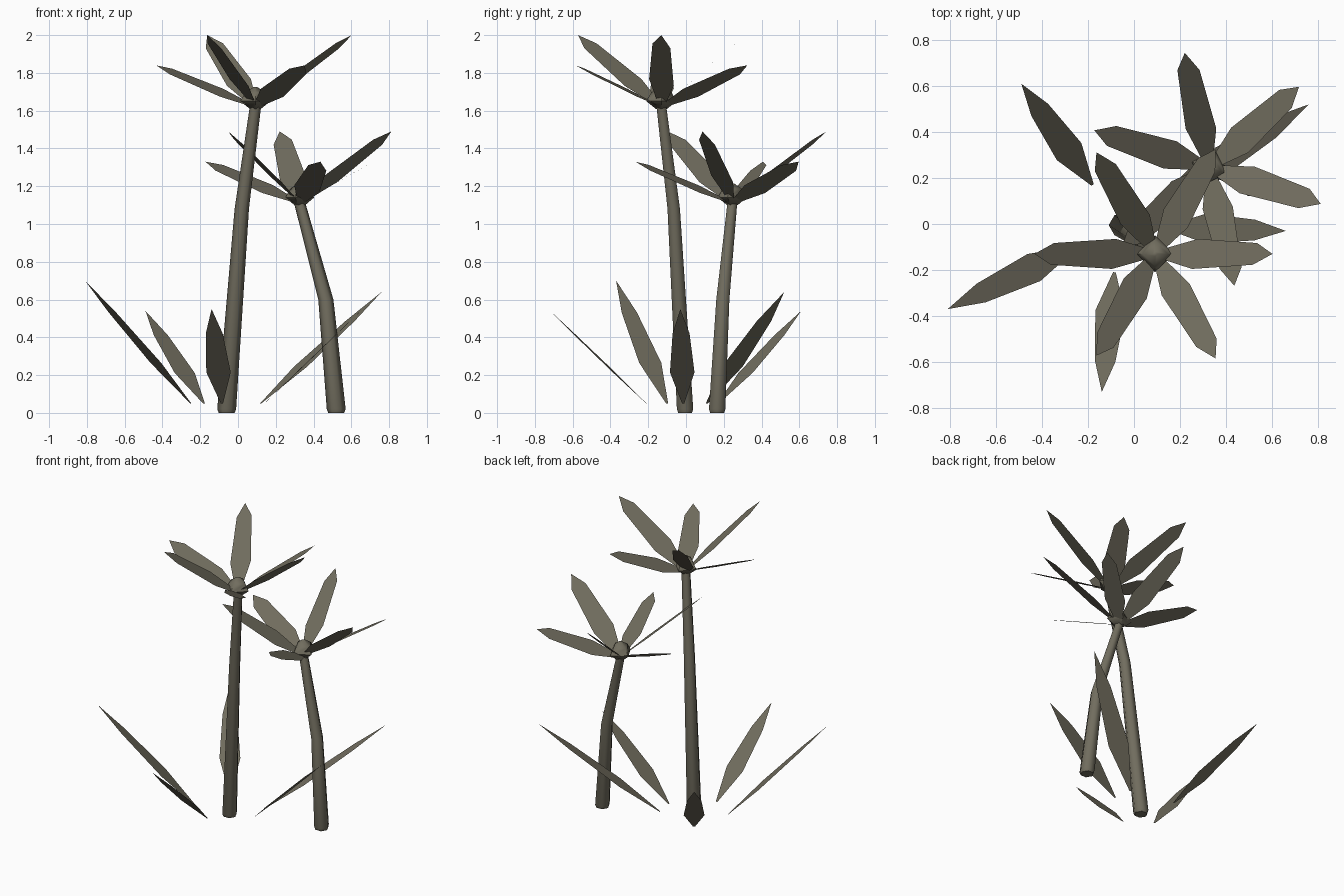
import bpy, bmesh
from math import sin, cos, pi, radians
from mathutils import Vector, Matrix

cube = bpy.data.objects.get("Cube")
if cube:
    bpy.data.objects.remove(cube)

olive = bpy.data.materials.new("dull olive")
olive.use_nodes = True
COLOUR = (0.165, 0.153, 0.113, 1)
olive.diffuse_color = COLOUR
olive.node_tree.nodes["Principled BSDF"].inputs["Base Color"].default_value = COLOUR


def finish(name, bm, smooth=False):
    mesh = bpy.data.meshes.new(name)
    bm.to_mesh(mesh)
    bm.free()
    mesh.materials.append(olive)
    obj = bpy.data.objects.new(name, mesh)
    bpy.context.collection.objects.link(obj)
    if smooth:
        bpy.ops.object.select_all(action='DESELECT')
        obj.select_set(True)
        bpy.context.view_layer.objects.active = obj
        bpy.ops.object.shade_smooth_by_angle(angle=radians(62))
    return obj


def tube(name, rings, sides, turn=0.0):
    """Skin rings of (x, y, z, radius) and cap both ends."""
    bm = bmesh.new()
    loops = []
    for x, y, z, r in rings:
        loops.append([bm.verts.new((x + r * cos(turn + 2 * pi * i / sides),
                                    y + r * sin(turn + 2 * pi * i / sides), z))
                      for i in range(sides)])
    for a, b in zip(loops, loops[1:]):
        for i in range(sides):
            j = (i + 1) % sides
            bm.faces.new((a[i], a[j], b[j], b[i]))
    bm.faces.new(loops[0][::-1])
    bm.faces.new(loops[-1])
    return finish(name, bm, True)


def leaf(name, base, tip, profile, roll=0.0):
    """Flat pointed blade; profile is (fraction of length, half width)."""
    base, tip = Vector(base), Vector(tip)
    along = tip - base
    side = Vector((-along.y, along.x, 0)).normalized()
    side = Matrix.Rotation(roll, 3, along) @ side
    bm = bmesh.new()
    right = [bm.verts.new(base + along * t - side * w) for t, w in profile]
    left = [bm.verts.new(base + along * t + side * w) for t, w in profile]
    end = bm.verts.new(tip)
    for i in range(len(profile) - 1):
        bm.faces.new((right[i], right[i + 1], left[i + 1], left[i]))
    bm.faces.new((right[-1], end, left[-1]))
    return finish(name, bm)


CROWN_LEAF = [(0.04, 0.02), (0.34, 0.069), (0.85, 0.05)]
GROUND_LEAF = [(0, 0.006), (0.33, 0.065), (0.74, 0.045)]


def plant(name, stem, turn):
    """Bent stem, four-sided bud and six leaves alternating in height."""
    tube(name + "_stem", stem, 6)
    x, y, z, _ = stem[-1]
    tube(name + "_bud", [(x, y, z - 0.01, 0.03), (x, y, z + 0.03, 0.08),
                         (x, y, z + 0.075, 0.055), (x, y, z + 0.105, 0.01)], 4, turn)
    for i in range(6):
        a = turn + i * pi / 3
        reach, rise = ((0.51, 0.38), (0.525, 0.22))[i % 2]
        leaf(f"{name}_leaf_{i + 1}", (x, y, z),
             (x + reach * cos(a), y + reach * sin(a), z + rise),
             CROWN_LEAF, radians(-19))


# The two flowering stems
plant("tall", [(-0.06, -0.005, 0, 0.042), (-0.06, -0.005, 0.02, 0.05),
               (0.02, -0.065, 1.08, 0.038), (0.092, -0.13, 1.62, 0.03)], 0)
plant("short", [(0.52, 0.165, 0, 0.042), (0.52, 0.165, 0.02, 0.05),
                (0.465, 0.195, 0.6, 0.04), (0.327, 0.245, 1.11, 0.03)], radians(-18))

# Loose leaves springing from the ground
ground = [((-0.18, 0.17), (-0.49, 0.61, 0.54)),
          ((-0.25, -0.1), (-0.81, -0.37, 0.70)),
          ((-0.085, -0.21), (-0.14, -0.73, 0.55)),
          ((0.12, 0.11), (0.76, 0.52, 0.64)),
          ((0.14, -0.015), (0.66, -0.03, 0.55))]
for n, (foot, tip) in enumerate(ground, 1):
    leaf(f"ground_leaf_{n}", (*foot, 0.05), tip, GROUND_LEAF)
